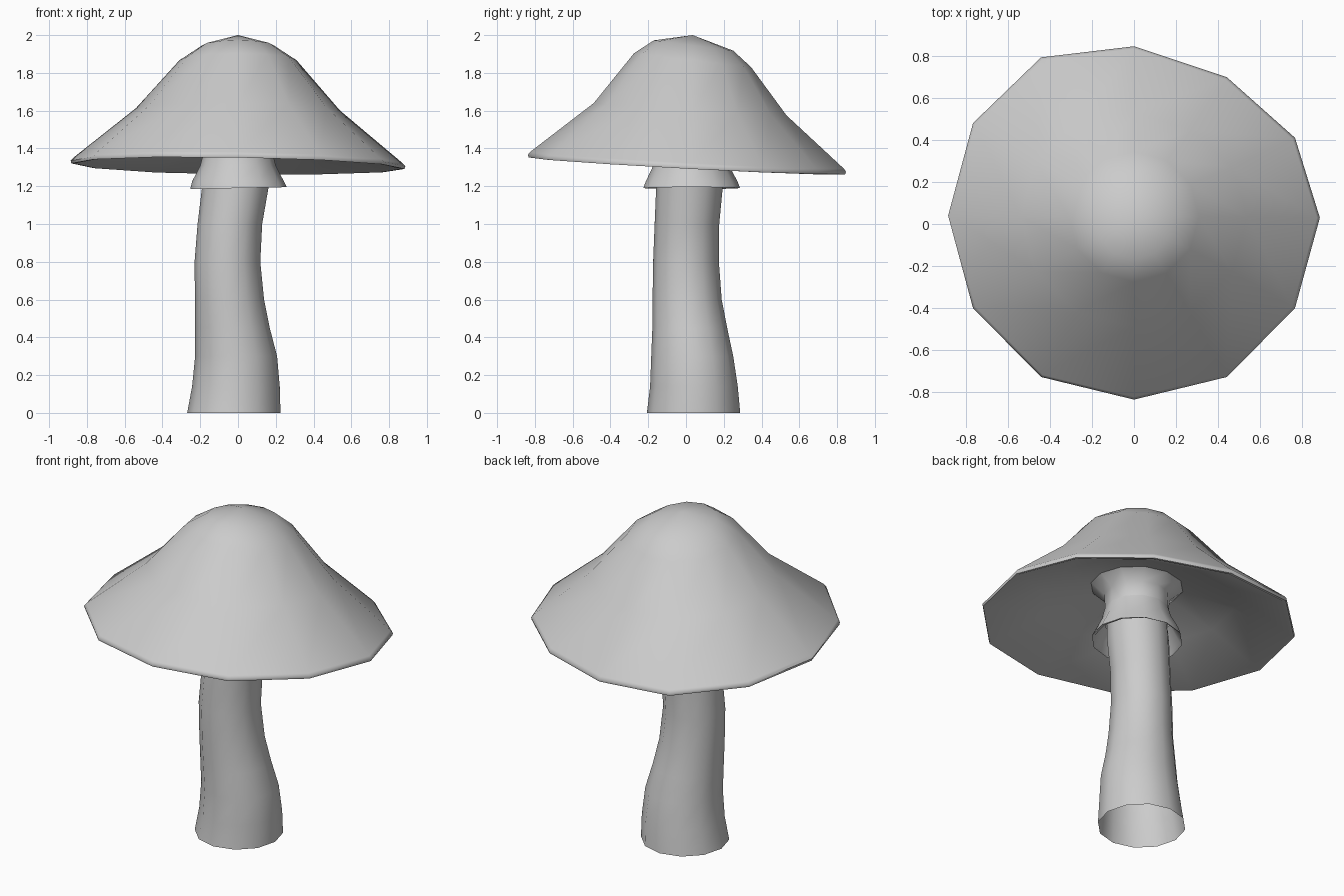
import bpy, bmesh, math

if "Cube" in bpy.data.objects:
    bpy.data.objects.remove(bpy.data.objects["Cube"])

N = 12
# sideways waviness of the cap rim, one value per corner
WAVE = [.03, -.01, -.03, .005, .065, .06, .04, .02, 0, .005, 0, .02]


def ring(bm, cx, cy, z, rx, ry=None, tx=0, ty=0, wave=0):
    """One twelve-sided loop, tilted by slopes tx and ty."""
    ry = ry or rx
    loop = []
    for i in range(N):
        a = 2 * math.pi * i / N
        dx, dy = rx * math.cos(a), ry * math.sin(a) + wave * WAVE[i]
        loop.append(bm.verts.new((cx + dx, cy + dy, z + tx * dx + ty * dy)))
    return loop


def lathe(name, rings, apex=None, angle=50):
    """Bridge a stack of loops, optionally closed by a tip."""
    bm = bmesh.new()
    loops = [ring(bm, *r) for r in rings]
    for a, b in zip(loops, loops[1:]):
        for i in range(N):
            j = (i + 1) % N
            bm.faces.new((a[i], a[j], b[j], b[i]))
    if apex:
        tip = bm.verts.new(apex)
        top = loops[-1]
        for i in range(N):
            bm.faces.new((top[i], top[(i + 1) % N], tip))
    bmesh.ops.recalc_face_normals(bm, faces=bm.faces)
    mesh = bpy.data.meshes.new(name)
    bm.to_mesh(mesh)
    bm.free()
    obj = bpy.data.objects.new(name, mesh)
    bpy.context.collection.objects.link(obj)
    bpy.ops.object.select_all(action='DESELECT')
    obj.select_set(True)
    bpy.context.view_layer.objects.active = obj
    bpy.ops.object.shade_smooth_by_angle(angle=math.radians(angle))
    return obj


# Curved stem, open at the bottom
lathe("stem", [
    (-.022, .04, 0, .247),
    (-.011, .042, .14, .232),
    (-.01, .033, .3, .217),
    (-.03, .02, .45, .198),
    (-.045, .006, .6, .183),
    (-.056, 0, .8, .174),
    (-.043, .005, 1.0, .171),
    (-.015, .018, 1.19, .176),
    (0, .025, 1.36, .17),
])

# Cap with domed underside, upright lip and domed top
lathe("cap", [
    (0, .025, 1.38, .18),
    (0, .025, 1.47, .185),
    (0, .025, 1.535, .26, .26, -.017, -.055),
    (0, .015, 1.45, .54, .52, -.017, -.055, .5),
    (0, 0, 1.308, .868, .825, -.017, -.055, 1),
    (0, 0, 1.308, .882, .838, -.017, -.053, 1),
    (0, 0, 1.322, .886, .842, -.017, -.053, 1),
    (0, 0, 1.338, .872, .83, -.017, -.053, 1),
    (0, .02, 1.608, .54, .51, -.012, -.064, .4),
    (0, .035, 1.867, .31, .31, 0, -.12),
    (0, .04, 1.945, .19, .21, 0, -.13),
], apex=(0, .035, 2.0), angle=55)

# Flared skirt hanging under the cap
lathe("skirt", [
    (0, .027, 1.31, .185),
    (0, .03, 1.20, .24),
    (.003, .03, 1.19, .256, .256, .02),
    (0, .03, 1.225, .243),
    (0, .027, 1.31, .2),
    (0, .025, 1.385, .18),
])
